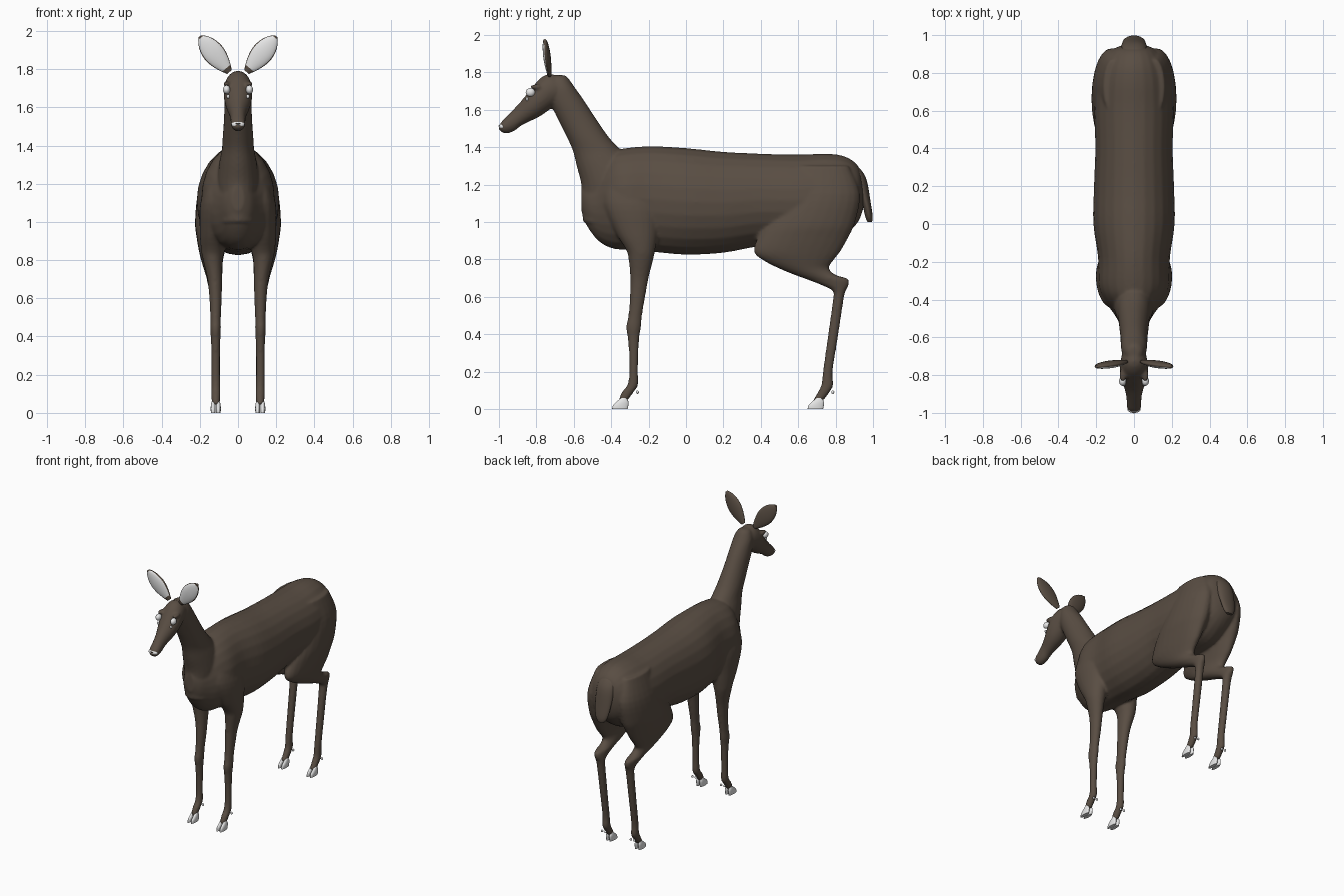
import bpy
import bmesh
import math
from mathutils import Matrix, Vector

cube = bpy.data.objects.get("Cube")
if cube:
    bpy.data.objects.remove(cube, do_unlink=True)


def make_material(name, rgb):
    mat = bpy.data.materials.new(name)
    mat.use_nodes = True
    color = (*rgb, 1.0)
    mat.diffuse_color = color
    bsdf = next(n for n in mat.node_tree.nodes if n.type == 'BSDF_PRINCIPLED')
    bsdf.inputs["Base Color"].default_value = color
    return mat


brown = make_material("brown coat", (0.1, 0.075, 0.056))
white = make_material("pale white", (0.8, 0.8, 0.8))


def spline(a, b, c, d, t):
    """Smooth interpolation between stations b and c."""
    return [q + 0.5 * t * (r - p + t * (2 * p - 5 * q + 4 * r - s + t * (3 * (q - r) + s - p)))
            for p, q, r, s in zip(a, b, c, d)]


def refine(stations, steps=4):
    last = len(stations) - 1
    out = []
    for i in range(last):
        four = [stations[min(max(i + k, 0), last)] for k in (-1, 0, 1, 2)]
        out += [spline(*four, step / steps) for step in range(steps)]
    return out + [stations[last]]


def loft(bm, rings, sides=24):
    """Skin a list of (centre, half axis u, half axis v) ellipses."""
    loops = []
    for centre, u, v in rings:
        angles = [math.tau * k / sides for k in range(sides)]
        loops.append([bm.verts.new(Vector(centre) + Vector(u) * math.cos(a) + Vector(v) * math.sin(a))
                      for a in angles])
    for low, high in zip(loops, loops[1:]):
        for k in range(sides):
            n = (k + 1) % sides
            bm.faces.new((low[k], low[n], high[n], high[k]))
    bm.faces.new(loops[0])
    bm.faces.new(loops[-1])


def loft_along_y(bm, stations):
    """Stations: y, top, bottom, half width."""
    loft(bm, [((0, y, (top + bot) / 2), (w, 0, 0), (0, 0, (top - bot) / 2))
              for y, top, bot, w in refine(stations)])


def loft_along_z(bm, stations, side=1):
    """Stations: z, front y, back y, inner x, outer x."""
    loft(bm, [((side * (xi + xo) / 2, (yf + yb) / 2, z), ((xo - xi) / 2, 0, 0), (0, (yb - yf) / 2, 0))
              for z, yf, yb, xi, xo in refine(stations)])


def ball(bm, centre, radii):
    matrix = Matrix.Translation(centre) @ Matrix.Diagonal((*radii, 1))
    bmesh.ops.create_uvsphere(bm, u_segments=20, v_segments=12, radius=1, matrix=matrix)


def finish(name, bm, *materials):
    bmesh.ops.recalc_face_normals(bm, faces=bm.faces[:])
    mesh = bpy.data.meshes.new(name)
    bm.to_mesh(mesh)
    bm.free()
    for mat in materials:
        mesh.materials.append(mat)
    obj = bpy.data.objects.new(name, mesh)
    bpy.context.collection.objects.link(obj)
    bpy.ops.object.select_all(action='DESELECT')
    obj.select_set(True)
    bpy.context.view_layer.objects.active = obj
    bpy.ops.object.shade_smooth_by_angle(angle=math.radians(50))
    return obj


trunk = [
    (-.56, 1.19, 1.06, .03), (-.53, 1.22, .98, .07), (-.47, 1.28, .9, .11),
    (-.4, 1.37, .86, .16), (-.32, 1.395, .85, .19), (-.18, 1.405, .84, .19),
    (0, 1.395, .825, .215), (.2, 1.375, .835, .212), (.4, 1.365, .87, .205),
    (.6, 1.36, .87, .21), (.75, 1.365, .88, .2), (.85, 1.35, .93, .17),
    (.92, 1.3, 1, .12), (.95, 1.21, 1.08, .05),
]
neck = [
    (1, -.55, -.3, -.1, .1), (1.1, -.56, -.25, -.1, .1), (1.2, -.56, -.25, -.11, .11),
    (1.3, -.585, -.28, -.1, .1), (1.38, -.605, -.345, -.085, .085),
    (1.45, -.635, -.41, -.08, .08), (1.55, -.685, -.48, -.073, .073),
    (1.65, -.73, -.545, -.07, .07), (1.72, -.73, -.595, -.065, .065),
    (1.77, -.72, -.63, -.045, .045), (1.785, -.7, -.65, -.02, .02),
]
head = [
    (-.64, 1.74, 1.68, .03), (-.68, 1.775, 1.64, .06), (-.73, 1.792, 1.6, .072),
    (-.78, 1.768, 1.565, .075), (-.83, 1.71, 1.54, .065), (-.88, 1.648, 1.515, .048),
    (-.92, 1.605, 1.485, .04), (-.96, 1.563, 1.473, .038), (-.985, 1.537, 1.48, .033),
    (-1, 1.515, 1.493, .015),
]
front_leg = [
    (1.25, -.42, -.2, .06, .15), (1.1, -.44, -.14, .05, .197), (.95, -.38, -.15, .06, .2),
    (.85, -.32, -.165, .07, .193), (.8, -.307, -.175, .08, .183), (.7, -.298, -.2, .083, .16),
    (.6, -.3, -.218, .085, .15), (.5, -.308, -.235, .09, .145), (.44, -.32, -.24, .09, .146),
    (.38, -.312, -.25, .092, .142), (.3, -.305, -.254, .094, .14), (.2, -.303, -.257, .094, .14),
    (.13, -.313, -.256, .092, .14), (.09, -.343, -.28, .092, .14), (.045, -.362, -.312, .095, .137),
]
hind_leg = [
    (1.3, .58, .87, .06, .16), (1.15, .52, .93, .03, .21), (1, .43, .905, .03, .225),
    (.92, .385, .87, .05, .217), (.84, .362, .825, .07, .203), (.79, .42, .785, .08, .19),
    (.75, .5, .765, .08, .178), (.715, .585, .805, .083, .168), (.695, .64, .868, .085, .163),
    (.66, .73, .87, .087, .155), (.63, .785, .853, .088, .15), (.58, .785, .842, .09, .146),
    (.4, .76, .815, .093, .142), (.2, .732, .784, .094, .14), (.13, .724, .788, .092, .14),
    (.09, .705, .768, .092, .14), (.045, .678, .735, .095, .137),
]
tail = [
    (1.31, .85, .9, -.03, .03), (1.28, .87, .935, -.055, .055), (1.22, .89, .967, -.068, .068),
    (1.1, .94, .988, -.06, .06), (1.03, .958, .998, -.045, .045), (1, .97, .995, -.025, .025),
]

# Body: overlapping lofts fused into one smooth skin
bm = bmesh.new()
loft_along_y(bm, trunk)
loft_along_z(bm, neck)
loft_along_y(bm, head)
for side in (1, -1):
    loft_along_z(bm, front_leg, side)
    loft_along_z(bm, hind_leg, side)
    # Brow ridges
    ball(bm, (side * .06, -.8, 1.722), (.018, .035, .014))
bmesh.ops.recalc_face_normals(bm, faces=bm.faces[:])
body = finish("body", bm, brown)
fuse = body.modifiers.new("fuse", 'REMESH')
fuse.mode = 'VOXEL'
fuse.voxel_size = 0.009
fuse.use_smooth_shade = True
blend = body.modifiers.new("blend", 'SMOOTH')
blend.factor = 0.5
blend.iterations = 5

# Tail
bm = bmesh.new()
loft_along_z(bm, tail)
finish("tail", bm, brown)

# Hooves and dewclaws, two toes per foot
toe = [(0, -.395, -.312, -.012, .012), (.02, -.39, -.308, -.013, .013),
       (.04, -.37, -.308, -.012, .012), (.06, -.345, -.32, -.008, .008)]
for label, shift in (("front", 0), ("hind", 1.045)):
    for word, side in (("left", 1), ("right", -1)):
        bm = bmesh.new()
        for x in (.103, .13):
            loft_along_z(bm, [(z, yf + shift, yb + shift, side * x + a, side * x + b)
                              for z, yf, yb, a, b in toe])
            ball(bm, (side * x, shift - .26, .09), (.008, .008, .009))
        finish(f"{label}_{word}_hoof", bm, white)

# Ears: leaf shapes with a pale inner face
for word, side in (("left", 1), ("right", -1)):
    base, tip = Vector((side * .045, -.73, 1.785)), Vector((side * .2, -.755, 1.972))
    axis = (tip - base).normalized()
    across = axis.cross(Vector((0, 1, 0))).normalized()
    leaf = [(0, .016), (.15, .034), (.35, .051), (.55, .057), (.75, .048), (.9, .03), (1, .008)]
    bm = bmesh.new()
    loft(bm, [(base.lerp(tip, t), across * w, Vector((0, .006 + w * .24, 0)))
              for t, w in refine(leaf)], 32)
    bmesh.ops.recalc_face_normals(bm, faces=bm.faces[:])
    for face in bm.faces:
        t = (face.calc_center_median() - base).dot(axis) / (tip - base).length
        face.material_index = int(face.normal.y < -.66 and .1 < t < .95)
    finish(f"{word}_ear", bm, brown, white)

    # Eye with a small tear mark below
    bm = bmesh.new()
    ball(bm, (side * .06, -.832, 1.693), (.019, .025, .023))
    ball(bm, (side * .052, -.85, 1.657), (.008, .007, .011))
    finish(f"{word}_eye", bm, white)

# Nose pad and nostril mark
bm = bmesh.new()
ball(bm, (0, -.982, 1.51), (.035, .018, .017))
finish("nose", bm, white)
bm = bmesh.new()
ball(bm, (0, -.998, 1.514), (.012, .004, .004))
finish("nostril", bm, brown)
